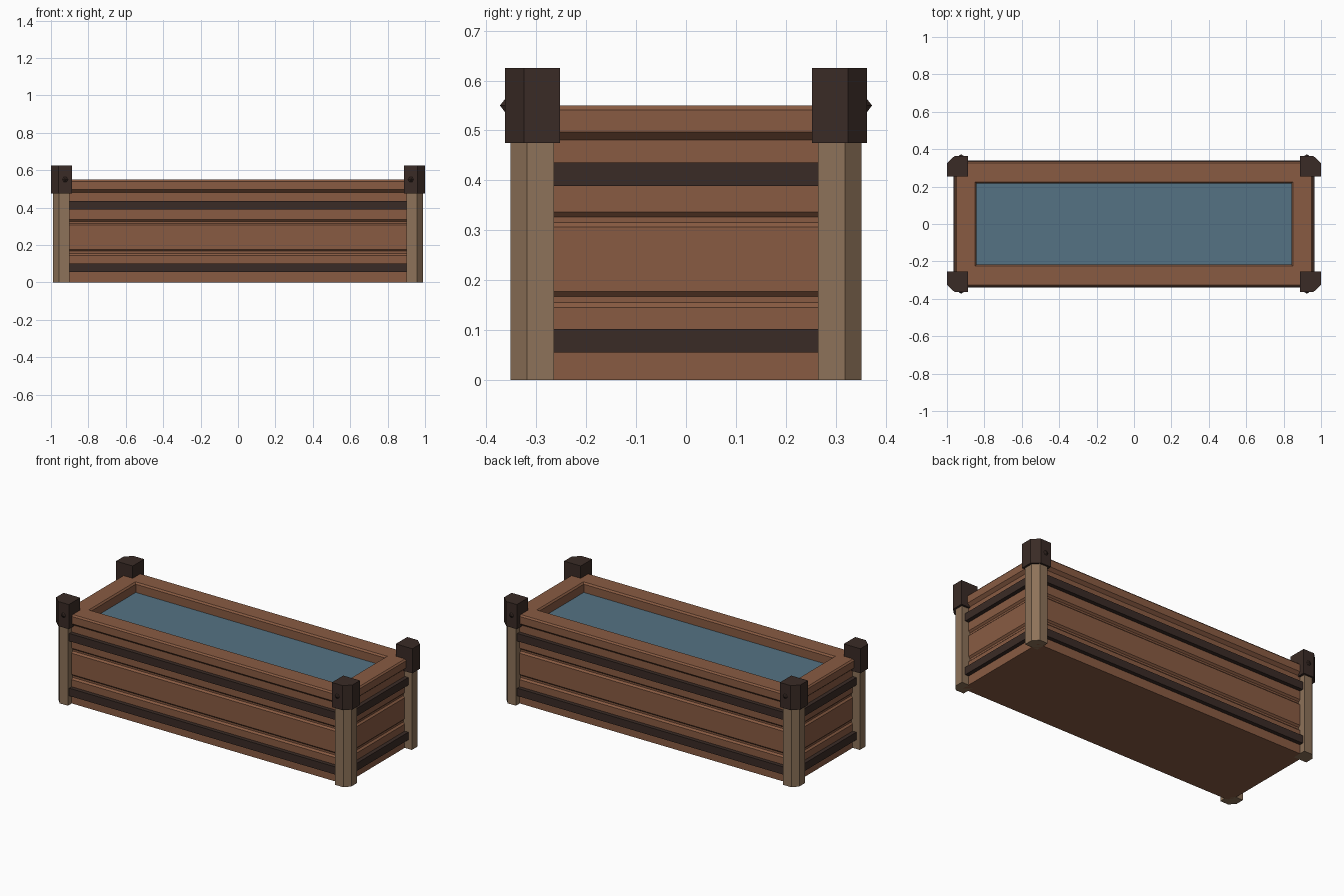
import bpy, bmesh
from mathutils import Matrix, Vector

if "Cube" in bpy.data.objects:
    bpy.data.objects.remove(bpy.data.objects["Cube"])


def material(name, rgb):
    m = bpy.data.materials.new(name)
    m.diffuse_color = (*rgb, 1)
    m.use_nodes = True
    m.node_tree.nodes["Principled BSDF"].inputs["Base Color"].default_value = m.diffuse_color
    return m


WOOD = material("wood", (0.25, 0.105, 0.055))
POST = material("pale_wood", (0.27, 0.17, 0.10))
IRON = material("dark_iron", (0.042, 0.024, 0.019))
WATER = material("water", (0.09, 0.17, 0.23))


def finish(bm, name, mat):
    bmesh.ops.recalc_face_normals(bm, faces=bm.faces)
    me = bpy.data.meshes.new(name)
    bm.to_mesh(me)
    bm.free()
    me.materials.append(mat)
    ob = bpy.data.objects.new(name, me)
    bpy.context.collection.objects.link(ob)
    return ob


def loft(name, rings, mat):
    """Skin a stack of equal-length point rings and cap both ends."""
    bm = bmesh.new()
    loops = [[bm.verts.new(p) for p in ring] for ring in rings]
    n = len(loops[0])
    for a, b in zip(loops, loops[1:]):
        for i in range(n):
            j = (i + 1) % n
            bm.faces.new((a[i], a[j], b[j], b[i]))
    bm.faces.new(loops[0])
    bm.faces.new(loops[-1])
    return finish(bm, name, mat)


def rect(z, off):
    """Rectangle around the trough, offset outward from the board face."""
    x, y = 0.94 + off, 0.315 + off
    return [(-x, -y, z), (x, -y, z), (x, y, z), (-x, y, z)]


# Trough: three bevelled boards, rim and inner wall in one profile (z, offset)
profile = [
    (0, 0), (0.145, 0), (0.155, -0.010), (0.167, -0.010),
    (0.177, 0), (0.306, 0), (0.316, -0.010), (0.327, -0.010),
    (0.337, 0), (0.481, 0), (0.497, 0.018), (0.541, 0.018), (0.55, 0.010),
    (0.55, -0.090), (0.54, -0.098), (0.47, -0.098),
]
loft("trough", [rect(z, o) for z, o in profile], WOOD)

# Water surface
loft("water", [rect(0.472, -0.097), rect(0.49, -0.097)], WATER)

# Iron bands
for name, z0, z1 in (("lower_band", 0.055, 0.102), ("upper_band", 0.389, 0.436)):
    loft(name, [rect(z0, -0.012), rect(z0, 0.024), rect(z1, 0.024), rect(z1, -0.012)], IRON)


def corner_prism(name, sx, sy, x0, x1, y0, y1, cx, cy, z0, z1, mat):
    """Square prism with its outer corner chamfered."""
    pts = [(x0, y0), (x1, y0), (x1, cy), (cx, y1), (x0, y1)]
    loft(name, [[(sx * x, sy * y, z) for x, y in pts] for z in (z0, z1)], mat)


# Corner posts, caps and pointed studs
for sx, side in ((-1, "left"), (1, "right")):
    for sy, end in ((-1, "front"), (1, "back")):
        tag = f"{end}_{side}"
        corner_prism(f"{tag}_post", sx, sy, 0.902, 0.988, 0.265, 0.352,
                     0.957, 0.319, 0, 0.48, POST)
        corner_prism(f"{tag}_cap", sx, sy, 0.888, 1.0, 0.253, 0.363,
                     0.96, 0.325, 0.475, 0.625, IRON)
        bm = bmesh.new()
        bmesh.ops.create_cone(bm, cap_ends=True, segments=6, radius1=0.018,
                              radius2=0, depth=0.012)
        rot = Vector((0, sy, 0)).to_track_quat('Z', 'X').to_matrix().to_4x4()
        bm.transform(Matrix.Translation((sx * 0.924, sy * 0.367, 0.55)) @ rot)
        finish(bm, f"{tag}_stud", IRON)
